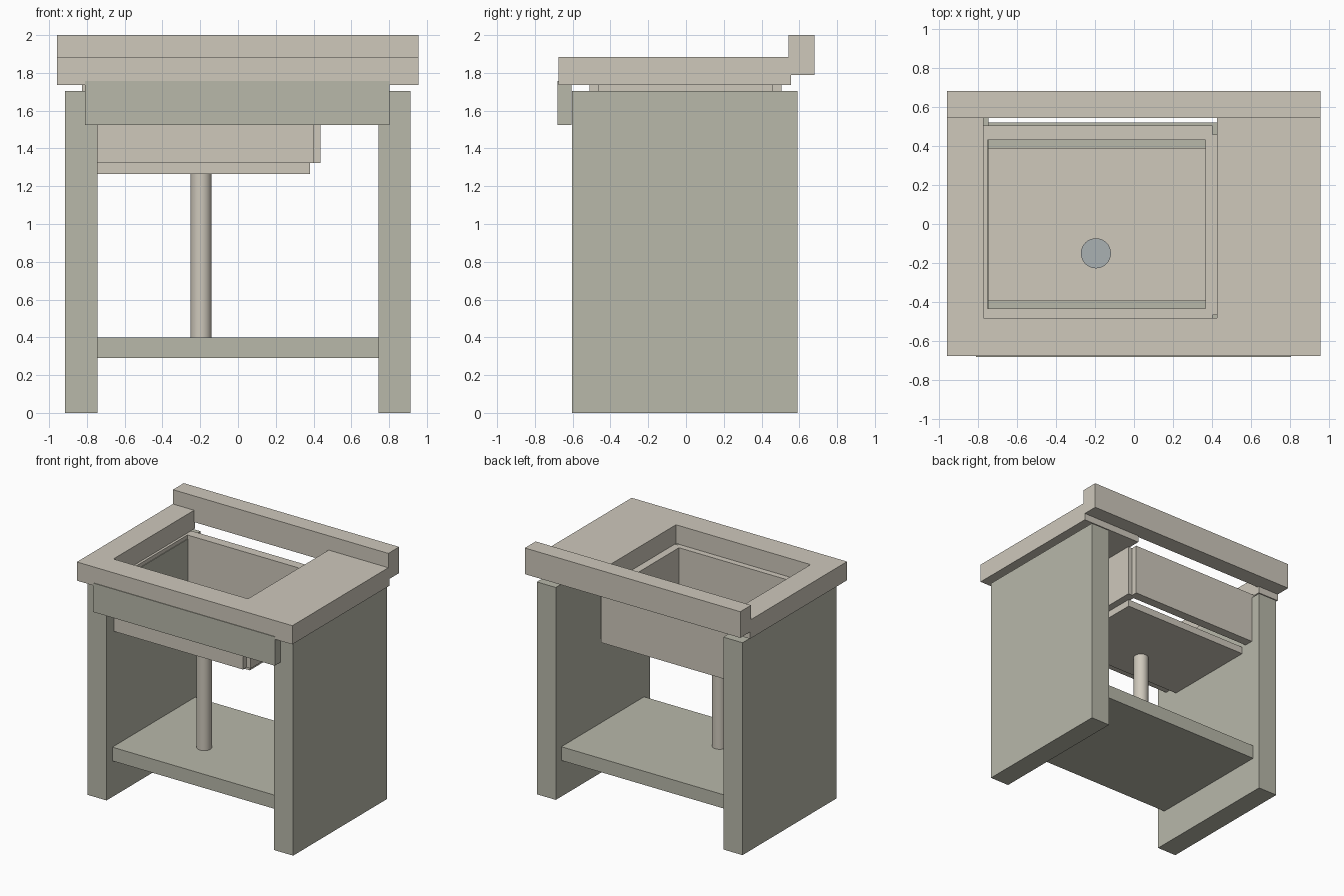
import bpy, bmesh
from math import pi

if "Cube" in bpy.data.objects:
    bpy.data.objects.remove(bpy.data.objects["Cube"])


def material(name, rgb):
    m = bpy.data.materials.new(name)
    m.diffuse_color = (*rgb, 1)
    m.use_nodes = True
    m.node_tree.nodes["Principled BSDF"].inputs["Base Color"].default_value = m.diffuse_color
    return m


STONE = material("warm_stone", (0.62, 0.58, 0.50))
BASE = material("grey_green_base", (0.48, 0.48, 0.40))
STEEL = material("drain_metal", (0.40, 0.44, 0.45))


def box(name, x, y, z, mat):
    """Box from (min, max) ranges on each axis."""
    bpy.ops.mesh.primitive_cube_add(size=1)
    o = bpy.context.object
    o.name = name
    for v in o.data.vertices:
        for i, (lo, hi) in enumerate((x, y, z)):
            v.co[i] = lo + (v.co[i] + 0.5) * (hi - lo)
    o.data.materials.append(mat)
    return o


def cylinder(name, x, y, r, z, mat):
    bpy.ops.mesh.primitive_cylinder_add(vertices=32, radius=r, depth=z[1] - z[0],
                                        location=(x, y, sum(z) / 2))
    o = bpy.context.object
    o.name = name
    o.data.materials.append(mat)
    bpy.ops.object.shade_smooth_by_angle(angle=pi / 6)


def extruded(name, outline, z, mat):
    """Extrude a flat outline between two heights."""
    bm = bmesh.new()
    face = bm.faces.new([bm.verts.new((x, y, z[0])) for x, y in outline])
    ext = bmesh.ops.extrude_face_region(bm, geom=[face])
    for v in ext["geom"]:
        if isinstance(v, bmesh.types.BMVert):
            v.co.z = z[1]
    bmesh.ops.recalc_face_normals(bm, faces=bm.faces[:])
    me = bpy.data.meshes.new(name)
    bm.to_mesh(me)
    bm.free()
    me.materials.append(mat)
    o = bpy.data.objects.new(name, me)
    bpy.context.collection.objects.link(o)


# Base: side panels, shelf and front apron
for name, x in (("left_panel", (-0.915, -0.745)), ("right_panel", (0.743, 0.912))):
    box(name, x, (-0.603, 0.59), (0, 1.705), BASE)
box("shelf", (-0.75, 0.75), (-0.53, 0.52), (0.29, 0.40), BASE)
box("front_apron", (-0.81, 0.803), (-0.68, -0.605), (1.525, 1.757), BASE)

# Countertop, open at the back under the splash board
extruded("countertop", [(-0.958, -0.675), (0.955, -0.675), (0.955, 0.557), (0.425, 0.557),
                        (0.425, -0.48), (-0.77, -0.48), (-0.77, 0.557), (-0.958, 0.557)],
         (1.735, 1.885), STONE)
box("backsplash", (-0.958, 0.955), (0.543, 0.68), (1.79, 2.0), STONE)

# Basin walls, with notched outer corners
WALL_Z = (1.322, 1.735)
for name, y in (("basin_front_wall", (-0.51, -0.432)), ("basin_back_wall", (0.43, 0.505))):
    box(name, (-0.785, 0.402), y, WALL_Z, STONE)
for name, x in (("basin_left_wall", (-0.825, -0.75)), ("basin_right_wall", (0.365, 0.438))):
    box(name, x, (-0.465, 0.457), WALL_Z, STONE)

# Basin floor, drain and waste pipe
box("basin_floor", (-0.765, 0.38), (-0.393, 0.39), (1.265, 1.322), STONE)
cylinder("drain", -0.195, -0.15, 0.077, (1.30, 1.33), STEEL)
cylinder("waste_pipe", -0.195, -0.15, 0.056, (0.395, 1.27), STONE)
